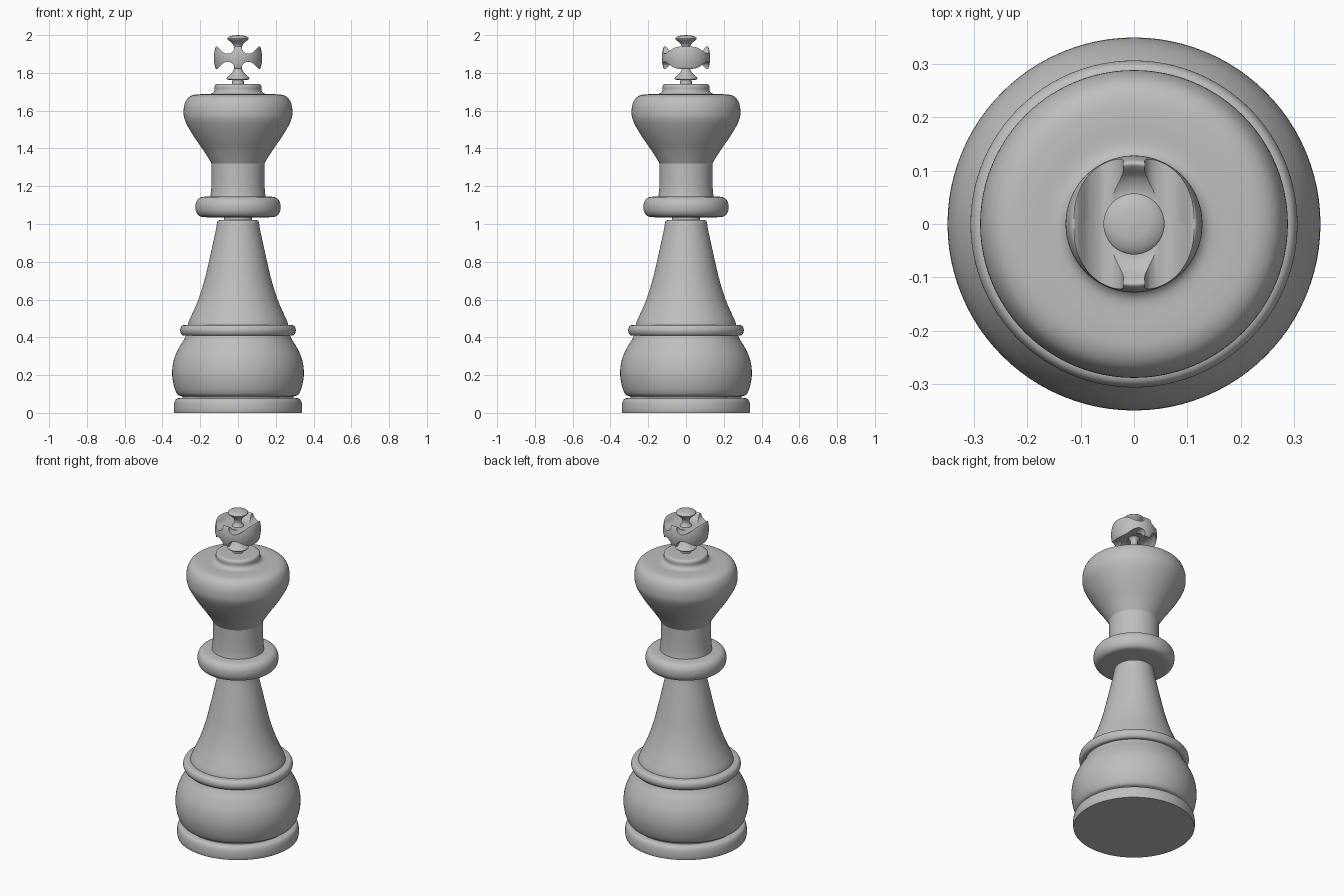
import bpy
import bmesh
import math
from mathutils import Vector

cube = bpy.data.objects.get("Cube")
if cube:
    bpy.data.objects.remove(cube, do_unlink=True)

SEGMENTS = 96
CROSS_Z = 1.88

grey = bpy.data.materials.new("plain grey")
grey.use_nodes = True
colour = (0.52, 0.52, 0.52, 1)
grey.diffuse_color = colour
grey.node_tree.nodes["Principled BSDF"].inputs["Base Color"].default_value = colour


def spline(points, steps=5):
    """Smooth curve through the given points."""
    p = [Vector(q) for q in points]
    p = [2 * p[0] - p[1]] + p + [2 * p[-1] - p[-2]]
    out = []
    for a, b, c, d in zip(p, p[1:], p[2:], p[3:]):
        for i in range(steps):
            t = i / steps
            out.append((2 * b + (c - a) * t + (2 * a - 5 * b + 4 * c - d) * t ** 2
                        + (3 * b - a - 3 * c + d) * t ** 3) / 2)
    return out + [p[-2]]


def finish(name, bm):
    bmesh.ops.recalc_face_normals(bm, faces=bm.faces)
    mesh = bpy.data.meshes.new(name)
    bm.to_mesh(mesh)
    bm.free()
    mesh.materials.append(grey)
    obj = bpy.data.objects.new(name, mesh)
    bpy.context.collection.objects.link(obj)
    return obj


def smooth(obj, angle=35):
    bpy.ops.object.select_all(action='DESELECT')
    obj.select_set(True)
    bpy.context.view_layer.objects.active = obj
    bpy.ops.object.shade_smooth_by_angle(angle=math.radians(angle))


def lathe(name, points, steps=5):
    """Turn a (radius, height) profile into a closed solid."""
    bm = bmesh.new()
    rings = []
    for r, z in spline(points, steps):
        rings.append([bm.verts.new((r * math.cos(a), r * math.sin(a), z))
                      for a in (math.tau * i / SEGMENTS for i in range(SEGMENTS))])
    for low, high in zip(rings, rings[1:]):
        for i in range(SEGMENTS):
            j = (i + 1) % SEGMENTS
            bm.faces.new((low[i], low[j], high[j], high[i]))
    bm.faces.new(rings[0])
    bm.faces.new(rings[-1])
    obj = finish(name, bm)
    smooth(obj)
    return obj


# Base and lower body
lathe("foot_ring", [(.337, 0), (.34, .02), (.338, .05), (.33, .07), (.315, .078), (.29, .08)])
lathe("foot_groove", [(.295, .07), (.295, .1)], 1)
lathe("base_bulge", [(.3, .088), (.322, .1), (.34, .145), (.349, .21), (.34, .28),
                     (.315, .34), (.285, .39), (.272, .42)])
lathe("base_ring", [(.27, .408), (.295, .412), (.306, .437), (.295, .462), (.26, .467)])
lathe("stem", [(.266, .45), (.262, .48), (.24, .53), (.21, .6), (.178, .7), (.152, .81),
               (.132, .9), (.117, .97), (.111, 1.005), (.105, 1.018), (.09, 1.022)])

# Neck and collar
lathe("stem_neck", [(.075, 1.01), (.075, 1.05)], 1)
lathe("collar", [(.16, 1.035), (.2, 1.04), (.22, 1.06), (.226, 1.09), (.22, 1.12),
                 (.2, 1.14), (.16, 1.146), (.13, 1.146)])
lathe("neck", [(.147, 1.14), (.142, 1.18), (.14, 1.24), (.14, 1.322)])

# Crown
lathe("crown", [(.138, 1.318), (.18, 1.386), (.225, 1.45), (.262, 1.51), (.283, 1.555),
                (.288, 1.59), (.284, 1.63), (.268, 1.664), (.24, 1.682), (.2, 1.687),
                (.15, 1.688), (.13, 1.697), (.124, 1.71), (.124, 1.726), (.118, 1.738),
                (.1, 1.742), (.05, 1.742)])

# Finial spindle and top knob
lathe("spindle_neck", [(.032, 1.73), (.03, 1.765)], 1)
lathe("spindle", [(.04, 1.762), (.058, 1.766), (.058, 1.776), (.042, 1.79), (.026, 1.81),
                  (.02, 1.83), (.024, 1.845), (.036, 1.865), (.036, 1.895), (.024, 1.915),
                  (.02, 1.93), (.026, 1.95), (.042, 1.966), (.055, 1.978), (.055, 1.986),
                  (.035, 1.996), (.002, 2.0)])

# Flared wheel, trimmed by a cross-shaped prism into four arms
upper = [(.128, .0), (.126, .025), (.12, .052), (.113, .06), (.104, .054),
         (.088, .036), (.07, .026), (.05, .023), (.002, .023)]
lower = [(r, -h) for r, h in reversed(upper[1:])]
wheel = lathe("cross_wheel", [(r, CROSS_Z + h) for r, h in lower + upper])

notch = spline([(.15, .07), (.112, .06), (.085, .034), (.062, .022), (.042, .024),
                (.027, .034), (.02, .05), (.022, .065), (.03, .08)], 4)
quarters = [(1, 1), (-1, 1), (-1, -1), (1, -1)]
outline = []
for sx, sz in quarters:
    points = notch if sx * sz > 0 else notch[::-1]
    outline += [(sx * x, -.2, CROSS_Z + sz * z) for x, z in points]
bm = bmesh.new()
face = bm.faces.new([bm.verts.new(p) for p in outline])
new = bmesh.ops.extrude_face_region(bm, geom=[face])["geom"]
bmesh.ops.translate(bm, vec=(0, .4, 0), verts=[v for v in new if isinstance(v, bmesh.types.BMVert)])
prism = finish("cross_trimmer", bm)
prism.hide_render = True

trim = wheel.modifiers.new("trim", 'BOOLEAN')
trim.operation = 'INTERSECT'
trim.solver = 'EXACT'
trim.object = prism
bpy.context.view_layer.objects.active = wheel
bpy.ops.object.modifier_apply(modifier=trim.name)
bpy.data.objects.remove(prism, do_unlink=True)
smooth(wheel)
